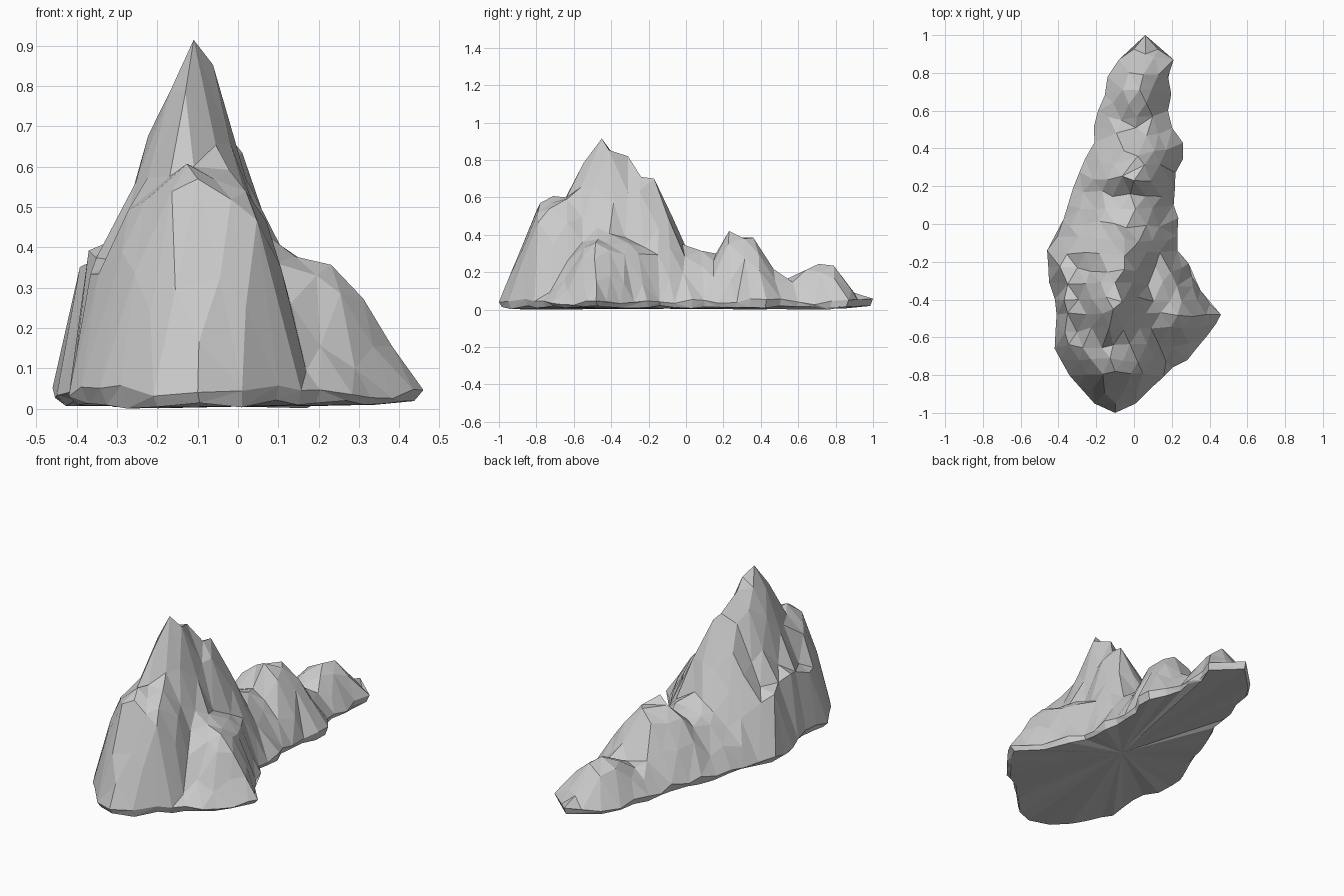
import bpy, bmesh, random
from mathutils import Vector
from mathutils.geometry import delaunay_2d_cdt

if "Cube" in bpy.data.objects:
    bpy.data.objects.remove(bpy.data.objects["Cube"])

random.seed(11)

# Footprint (y, left x, right x) and skyline (y, x, z)
OUTLINE = [(-1, -0.1, -0.1), (-0.95, -0.21, 0.01), (-0.86, -0.29, 0.1), (-0.66, -0.42, 0.33),
           (-0.48, -0.41, 0.46), (-0.14, -0.46, 0.23), (0.1, -0.35, 0.21), (0.43, -0.21, 0.26),
           (0.6, -0.19, 0.18), (0.78, -0.14, 0.18), (0.87, -0.08, 0.21), (1, 0.06, 0.06)]
SKYLINE = [(-1, -0.1, 0.05), (-0.78, -0.1, 0.57), (-0.64, -0.11, 0.6), (-0.45, -0.11, 0.915),
           (-0.31, -0.1, 0.82), (-0.24, -0.05, 0.71), (-0.17, -0.05, 0.7), (-0.02, -0.04, 0.35),
           (0.16, -0.02, 0.3), (0.23, 0, 0.42), (0.36, 0.02, 0.385), (0.51, 0.01, 0.15),
           (0.71, 0.03, 0.245), (0.79, 0.05, 0.235), (0.9, 0.06, 0.09), (1, 0.06, 0.04)]
STEP = 0.08


def sample(table, y):
    """Linear interpolation in a table whose first column is y."""
    for a, b in zip(table, table[1:]):
        if y <= b[0]:
            break
    k = min(1, (y - a[0]) / (b[0] - a[0]))
    return [p + (q - p) * k for p, q in zip(a[1:], b[1:])]


def jit(a):
    return random.uniform(-a, a)


def height(x, y):
    xl, xr = sample(OUTLINE, y)
    rx, top = sample(SKYLINE, y)
    # main ridge: steep cone at the summit, rounder where it is low
    foot = min(xr, 0.18) if y < -0.1 else xr
    full = 2.4 if y < -0.6 else max(1.15, min(1.9, 2.1 - 1.15 * top))
    t = (rx - x) / (rx - xl) if x < rx else (x - rx) / (foot - rx)
    t = max(0, (t - 0.06) / 0.94)
    main = 0.045 + (top - 0.045) * (1 - min(1, t) ** full)
    # side mound on the right
    v = abs(y + 0.43) / (0.28 if y < -0.43 else 0.48)
    s = max(0, (x - 0.1) / max(0.05, xr - 0.1))
    mound = 0.39 * (1 - min(1, v) ** 2.7) * (1 - min(1, s) ** 2.2)
    return max(main, mound, 0.05)


# Uneven shoreline
loop = [(r, y) for y, l, r in OUTLINE] + [(l, y) for y, l, r in OUTLINE[-2:0:-1]]
shore = []
for a, b in zip(loop, loop[1:] + loop[:1]):
    a, b = Vector(a), Vector(b)
    n = max(1, round((b - a).length / 0.085))
    for k in range(n):
        p = a.lerp(b, k / n)
        if k:
            p += Vector((jit(0.018), jit(0.012)))
        shore.append((p.x, p.y, 0.042 + jit(0.018)))

# Skyline corners, then scattered points between them and the shore
points = [(x, y, z) for y, x, z in SKYLINE[1:-1]]
for i in range(int(2 / STEP) + 1):
    for j in range(14):
        y = -0.96 + i * STEP + jit(0.016)
        x = -0.5 + (j + 0.5 * (i % 2)) * STEP + jit(0.016)
        if y > 0.97:
            continue
        near_shore = min((x - p[0]) ** 2 + (y - p[1]) ** 2 for p in shore)
        near_crest = min((x - p[0]) ** 2 + (y - p[1]) ** 2 for p in points[:len(SKYLINE) - 2])
        xl, xr = sample(OUTLINE, y)
        if xl + 0.03 < x < xr - 0.03 and near_shore > 0.04 ** 2 and near_crest > 0.05 ** 2:
            points.append((x, y, height(x, y) * (1 + jit(0.05))))

# Triangulated crag surface
allpts = shore + points
n = len(shore)
edges = [(i, (i + 1) % n) for i in range(n)]
co, _, faces, orig, _, _ = delaunay_2d_cdt([Vector(p[:2]) for p in allpts], edges, [], 0, 1e-5)
used = [o[0] for o in orig]
bm = bmesh.new()
verts = [bm.verts.new(allpts[o]) for o in used]
shore_verts = dict(zip(used, verts))
for f in faces:
    c = sum((Vector(allpts[used[i]]) for i in f), Vector()) / 3
    xl, xr = sample(OUTLINE, c.y)
    on_shore = all(used[i] < n for i in f)
    if not on_shore or xl + 0.005 < c.x < xr - 0.005:
        bm.faces.new([verts[i] for i in f])
for v in [v for v in bm.verts if not v.link_faces]:
    bm.verts.remove(v)

# Undercut rim and fanned underside along the real boundary
centre = bm.verts.new((0, -0.1, 0.005))
boundary = [e for e in bm.edges if e.is_boundary]
low = {}
for e in boundary:
    for v in e.verts:
        if v not in low:
            low[v] = bm.verts.new((v.co.x * 0.95, v.co.y * 0.985, random.uniform(0.0, 0.022)))
for e in boundary:
    a, b = e.verts
    bm.faces.new((a, b, low[b], low[a]))
    bm.faces.new((low[a], low[b], centre))

bmesh.ops.triangulate(bm, faces=bm.faces[:])
bmesh.ops.recalc_face_normals(bm, faces=bm.faces[:])
mesh = bpy.data.meshes.new("rock_ridge")
bm.to_mesh(mesh)
bm.free()
bpy.context.collection.objects.link(bpy.data.objects.new("rock_ridge", mesh))
